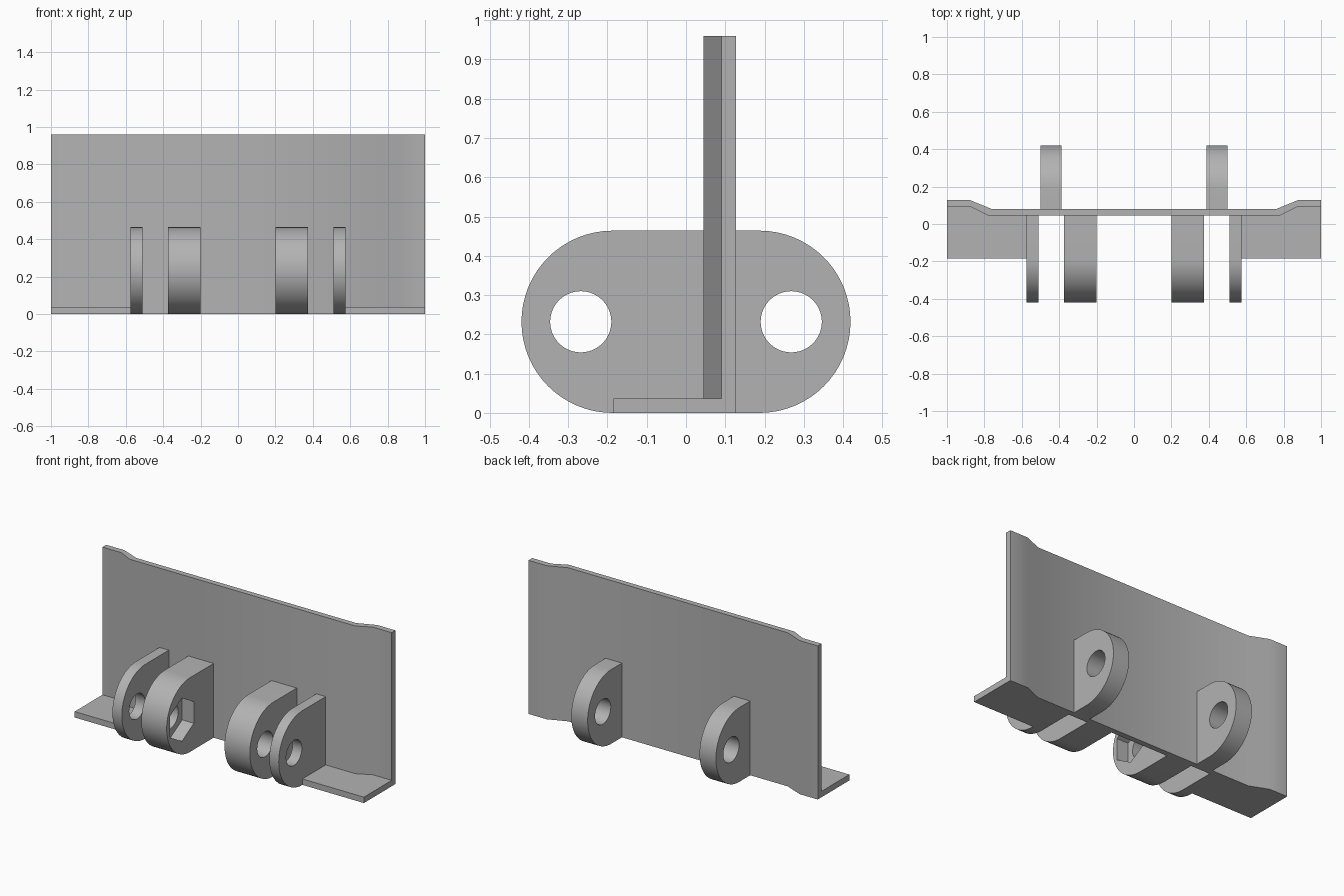
import bpy, bmesh, math
from mathutils import Vector

if "Cube" in bpy.data.objects:
    bpy.data.objects.remove(bpy.data.objects["Cube"], do_unlink=True)

grey = bpy.data.materials.new("plain grey")
grey.use_nodes = True
COLOUR = (0.45, 0.45, 0.45, 1)
grey.diffuse_color = COLOUR
grey.node_tree.nodes["Principled BSDF"].inputs["Base Color"].default_value = COLOUR

R = 0.232          # lug end radius, also half the lug height
HOLE_Y = 0.268     # pin hole distance from the centre plane
HOLE_R = 0.078


def prism(name, outline, start, end, axis):
    """Extrude a flat outline along x (outline in y, z) or z (outline in x, y)."""
    bm = bmesh.new()
    place = (lambda a, b: (start, a, b)) if axis == "x" else (lambda a, b: (a, b, start))
    face = bm.faces.new([bm.verts.new(place(a, b)) for a, b in outline])
    extruded = bmesh.ops.extrude_face_region(bm, geom=[face])["geom"]
    shift = end - start
    move = Vector((shift, 0, 0)) if axis == "x" else Vector((0, 0, shift))
    bmesh.ops.translate(bm, vec=move, verts=[g for g in extruded if isinstance(g, bmesh.types.BMVert)])
    bmesh.ops.recalc_face_normals(bm, faces=bm.faces)
    mesh = bpy.data.meshes.new(name)
    bm.to_mesh(mesh)
    bm.free()
    mesh.materials.append(grey)
    obj = bpy.data.objects.new(name, mesh)
    bpy.context.collection.objects.link(obj)
    return obj


def arc(cy, cz, radius, first, last, steps):
    angles = [math.radians(first + (last - first) * i / steps) for i in range(steps + 1)]
    return [(cy + radius * math.cos(a), cz + radius * math.sin(a)) for a in angles]


def activate(obj):
    bpy.ops.object.select_all(action="DESELECT")
    obj.select_set(True)
    bpy.context.view_layer.objects.active = obj


def smooth(obj):
    activate(obj)
    bpy.ops.object.shade_smooth_by_angle(angle=math.radians(30))


def cut(obj, cutter):
    cutter.hide_render = True
    mod = obj.modifiers.new("cut", "BOOLEAN")
    mod.operation, mod.solver, mod.object = "DIFFERENCE", "EXACT", cutter
    activate(obj)
    bpy.ops.object.modifier_apply(modifier=mod.name)
    bpy.data.objects.remove(cutter, do_unlink=True)


def lug(name, x0, x1, facing, root, nut_face=None):
    """Round-ended lug with a pin hole and an optional hexagonal nut pocket."""
    rounded = arc(0.187, R, R, -90, 90, 32)
    outline = [(root, 0)] + [(facing * y, z) for y, z in rounded] + [(root, 2 * R)]
    obj = prism(name, outline, x0, x1, "x")
    hole_y = facing * HOLE_Y
    hole = arc(hole_y, R, HOLE_R, 0, 360, 40)[:-1]
    cut(obj, prism("hole_cutter", hole, x0 - 0.1, x1 + 0.1, "x"))
    if nut_face is not None:
        inward = math.copysign(0.08, nut_face)
        hexagon = arc(hole_y, R, 0.135, 30, 390, 6)[:-1]
        cut(obj, prism("nut_cutter", hexagon, nut_face - inward, nut_face + inward, "x"))
    smooth(obj)


# Upright plate with both ends stepped back
front_edge = [(0.78, 0.045), (0.87, 0.09), (1, 0.09)]
back_edge = [(1, 0.127), (0.875, 0.127), (0.76, 0.08)]
half = front_edge + back_edge
plate = prism("upright_plate", half + [(-x, y) for x, y in reversed(half)], 0, 0.96, "z")
smooth(plate)

# Mirrored feet and lugs
for side, s in (("left", 1), ("right", -1)):
    foot = [(0.575, 0.045)] + front_edge + [(1, -0.185), (0.575, -0.185)]
    prism(side + "_foot", [(s * x, y) for x, y in foot], 0, 0.037, "z")
    lug(side + "_outer_front_lug", *sorted((s * 0.51, s * 0.575)), -1, 0.045)
    lug(side + "_inner_front_lug", *sorted((s * 0.2, s * 0.375)), -1, 0.045, s * 0.2)
    lug(side + "_back_lug", *sorted((s * 0.387, s * 0.5)), 1, 0.08)
